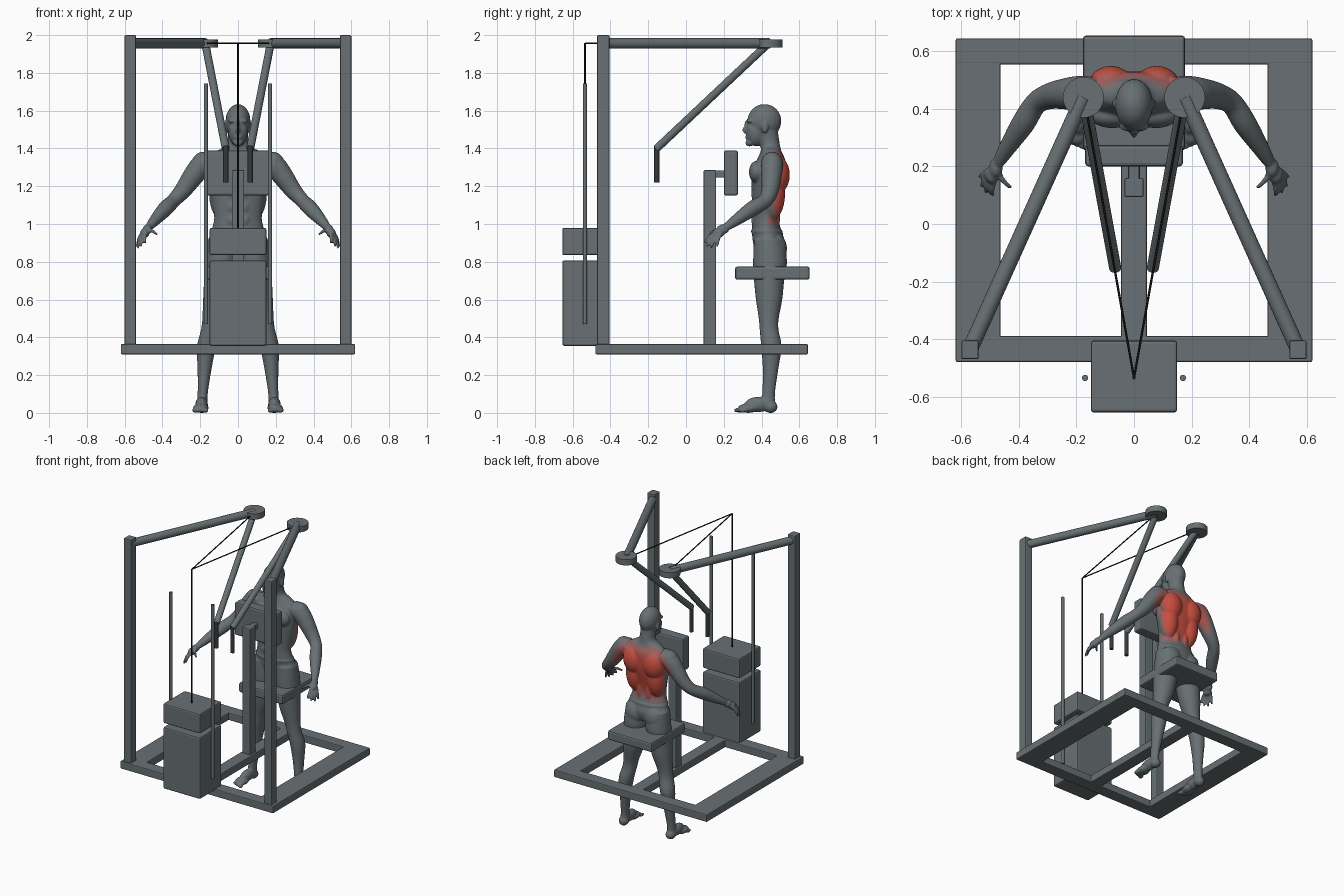
import bpy, bmesh, math
from mathutils import Vector, Matrix

if "Cube" in bpy.data.objects:
    bpy.data.objects.remove(bpy.data.objects["Cube"])


def material(name, rgb):
    m = bpy.data.materials.new(name)
    m.use_nodes = True
    m.diffuse_color = (*rgb, 1)
    m.node_tree.nodes["Principled BSDF"].inputs["Base Color"].default_value = (*rgb, 1)
    return m


steel_rgb, red_rgb = Vector((.14, .163, .172)), Vector((.57, .075, .05))
steel = material("steel grey", steel_rgb)
grip = material("dark grip", (.035, .04, .043))
black = material("cable black", (.006, .006, .006))
STEPS = 5
reds = [material(f"muscle red {i}", steel_rgb.lerp(red_rgb, i / STEPS)) for i in range(1, STEPS + 1)]


def finish(name, bm, mats):
    bmesh.ops.recalc_face_normals(bm, faces=bm.faces)
    mesh = bpy.data.meshes.new(name)
    bm.to_mesh(mesh)
    bm.free()
    for m in mats:
        mesh.materials.append(m)
    ob = bpy.data.objects.new(name, mesh)
    bpy.context.collection.objects.link(ob)
    return ob


def box(name, x, y, z, mat=steel, bevel=.006):
    """Bevelled box from (min, max) pairs."""
    bm = bmesh.new()
    bmesh.ops.create_cube(bm, size=1)
    for v in bm.verts:
        v.co = [(a + b) / 2 + c * (b - a) for (a, b), c in zip((x, y, z), v.co)]
    bmesh.ops.bevel(bm, geom=bm.edges[:], offset=bevel, segments=2, affect='EDGES', profile=.5)
    return finish(name, bm, [mat])


def rod(name, a, b, r, mat=steel, sides=20):
    """Cylinder between two points."""
    a, b = Vector(a), Vector(b)
    turn = (b - a).to_track_quat('Z', 'Y').to_matrix().to_4x4()
    bm = bmesh.new()
    bmesh.ops.create_cone(bm, cap_ends=True, segments=sides, radius1=r, radius2=r,
                          depth=(b - a).length, matrix=Matrix.Translation((a + b) / 2) @ turn)
    for f in bm.faces:
        f.smooth = len(f.verts) == 4
    return finish(name, bm, [mat])


# base frame
Z = (.31, .365)
box("frame_front", (-.62, .62), (-.48, -.39), Z)
box("frame_rear", (-.62, .62), (.555, .645), Z)
box("frame_centre", (-.045, .045), (-.4, .565), Z)

# chest support
box("support_post", (-.033, .033), (.093, .16), (.36, 1.285))
box("support_bracket", (-.02, .02), (.15, .21), (1.245, 1.284))
box("chest_pad", (-.17, .17), (.2, .275), (1.15, 1.39), bevel=.012)
box("seat", (-.178, .178), (.26, .655), (.705, .775), bevel=.012)

# weights and cable
box("weight_stack", (-.15, .15), (-.655, -.405), (.355, .807), bevel=.01)
box("top_weight", (-.15, .15), (-.655, -.405), (.835, .98), bevel=.01)
rod("main_cable", (0, -.535, .97), (0, -.535, 1.957), .005, black, 8)

for side, s in (("left", 1), ("right", -1)):
    box("frame_" + side, sorted((s * .464, s * .62)), (-.4, .565), Z)
    box("post_" + side, sorted((s * .54, s * .6)), (-.47, -.405), (.36, 2))
    rod("guide_rod_" + side, (s * .17, -.535, .47), (s * .17, -.535, 1.745), .011)
    rod("top_arm_" + side, (s * .57, -.435, 1.956), (s * .176, .44, 1.956), .028)
    rod("pulley_" + side, (s * .176, .44, 1.935), (s * .176, .44, 1.977), .071, sides=32)
    rod("lever_" + side, (s * .172, .43, 1.95), (s * .065, -.155, 1.4), .021)
    rod("handle_" + side, (s * .065, -.155, 1.22), (s * .065, -.155, 1.415), .014, grip)
    rod("cable_" + side, (0, -.535, 1.957), (s * .17, .42, 1.957), .004, black, 8)

# ---- figure: overlapping lofts and ellipsoids fused into one skin ----
body = bmesh.new()


def blob(pos, radii, both=True):
    """Ellipsoid, mirrored across the middle if wanted."""
    for s in ((1, -1) if both else (1,)):
        m = Matrix.Translation((s * pos[0], pos[1], pos[2])) @ Matrix.Diagonal((*radii, 1))
        bmesh.ops.create_uvsphere(body, u_segments=20, v_segments=14, radius=1, matrix=m)


def smooth_path(rows, n=4):
    """Catmull-Rom through the rows."""
    rows = [Vector(r) for r in rows]
    ext = [rows[0]] + rows + [rows[-1]]
    out = []
    for i in range(len(rows) - 1):
        p, a, b, q = ext[i:i + 4]
        for k in range(n):
            t = k / n
            out.append(a + ((b - p) * t + (2 * p - 5 * a + 4 * b - q) * t * t
                            + (3 * a - p - 3 * b + q) * t ** 3) / 2)
    return out + [rows[-1]]


def loft(rows, both=True, upright=False, sides=24):
    """Skin through rows of x, y, z, width radius, depth radius."""
    rows = smooth_path(rows)
    for s in ((1, -1) if both else (1,)):
        rings = []
        for i, r in enumerate(rows):
            t = Vector((rows[min(i + 1, len(rows) - 1)] - rows[max(i - 1, 0)])[:3]).normalized()
            t = Vector((0, 0, 1)) if upright else t
            v = Vector((0, 1, 0))
            v = (v - t * v.dot(t)).normalized()
            u = v.cross(t)
            ring = []
            for k in range(sides):
                a = 2 * math.pi * k / sides
                p = Vector(r[:3]) + u * r[3] * math.cos(a) + v * r[4] * math.sin(a)
                ring.append(body.verts.new((s * p.x, p.y, p.z)))
            rings.append(ring)
        for a, b in zip(rings, rings[1:]):
            for k in range(sides):
                j = (k + 1) % sides
                body.faces.new((a[k], a[j], b[j], b[k]))
        body.faces.new(rings[0])
        body.faces.new(rings[-1])


# torso and neck
loft([(0, .44, .84, .13, .07), (0, .44, .9, .158, .085), (0, .427, .965, .14, .078),
      (0, .42, 1.03, .126, .07), (0, .425, 1.1, .135, .076), (0, .435, 1.2, .155, .088),
      (0, .44, 1.28, .165, .09), (0, .45, 1.34, .16, .075), (0, .45, 1.385, .115, .055),
      (0, .445, 1.42, .058, .052), (0, .43, 1.5, .054, .055)], both=False, upright=True, sides=40)
blob((.075, .375, 1.275), (.078, .042, .06))       # chest
blob((.08, .475, 1.26), (.082, .075, .105))        # shoulder blades
blob((.085, .455, 1.16), (.068, .07, .14))         # back flanks
blob((.035, .455, 1.05), (.032, .045, .12))        # lower back
blob((.075, .465, .87), (.078, .07, .085))         # buttocks
for z in (1.02, 1.09, 1.16):
    blob((.032, .365, z), (.03, .02, .034))        # abdomen
loft([(0, .43, .952, .145, .084), (0, .427, .965, .146, .084)], both=False, upright=True, sides=40)

# head
blob((0, .415, 1.545), (.066, .09, .09), False)
blob((0, .372, 1.49), (.052, .056, .079), False)
blob((0, .336, 1.43), (.026, .022, .02), False)
blob((0, .316, 1.498), (.011, .018, .02), False)
blob((0, .32, 1.523), (.008, .014, .028), False)
blob((0, .326, 1.457), (.021, .014, .009), False)
blob((.026, .34, 1.545), (.028, .018, .01))
blob((.027, .345, 1.505), (.02, .016, .014))
blob((.067, .418, 1.51), (.009, .018, .031))

# legs and feet
loft([(.08, .44, .92, .08, .08), (.088, .445, .8, .084, .09), (.1, .44, .7, .08, .08),
      (.115, .44, .6, .07, .07), (.136, .438, .5, .053, .053), (.147, .44, .44, .049, .05),
      (.167, .452, .35, .05, .054), (.178, .447, .22, .036, .04), (.187, .437, .1, .027, .034),
      (.19, .437, .03, .03, .038)], upright=True)
blob((.19, .448, .032), (.034, .037, .033))
blob((.193, .385, .045), (.033, .075, .04))
blob((.197, .33, .025), (.042, .055, .025))
for i in range(5):
    blob((.166 + i * .0165, .274 + i * .007, .014), (.01, .022, .013))

# arms and hands
loft([(.13, .455, 1.33, .055, .055), (.19, .455, 1.31, .06, .06), (.24, .452, 1.25, .055, .054),
      (.29, .445, 1.18, .046, .046), (.34, .42, 1.125, .038, .04), (.385, .35, 1.08, .041, .041),
      (.44, .265, 1.02, .03, .03), (.47, .215, .985, .021, .022)])
blob((.185, .455, 1.32), (.06, .058, .062))
blob((.48, .195, .972), (.024, .034, .026))
blob((.493, .172, .953), (.025, .033, .026))
for base, tip in (((.508, .185, .948), (.535, .165, .88)), ((.506, .17, .942), (.53, .132, .872)),
                  ((.498, .157, .94), (.515, .11, .88)), ((.487, .15, .948), (.492, .1, .9)),
                  ((.475, .185, .97), (.427, .125, .945))):
    mid = [(a + b) / 2 + d for a, b, d in zip(base, tip, (.004, -.004, .006))]
    loft([(*base, .011, .011), (*mid, .01, .01), (*tip, .007, .007)], sides=10)

figure = finish("figure", body, [steel] + reds)
fuse = figure.modifiers.new("fuse", 'REMESH')
fuse.mode = 'VOXEL'
fuse.voxel_size = .006
soften = figure.modifiers.new("soften", 'SMOOTH')
soften.iterations = 5
soften.factor = .5
graph = bpy.context.evaluated_depsgraph_get()
skin = bpy.data.meshes.new_from_object(figure.evaluated_get(graph))
figure.modifiers.clear()
figure.data = skin
skin.materials.clear()
for m in [steel] + reds:
    skin.materials.append(m)

# worked back muscles, fading outward
for f in skin.polygons:
    f.use_smooth = True
    c, n = f.center, f.normal
    spread = ((abs(c.x) - .07) / .19) ** 2 + ((c.z - 1.19) / .215) ** 2
    heat = 1.5 * (1 - spread) * min(1, max(0, n.y + .1) * 1.5)
    f.material_index = max(0, min(STEPS, round(heat * STEPS))) if c.y > .42 and c.z < 1.4 else 0
